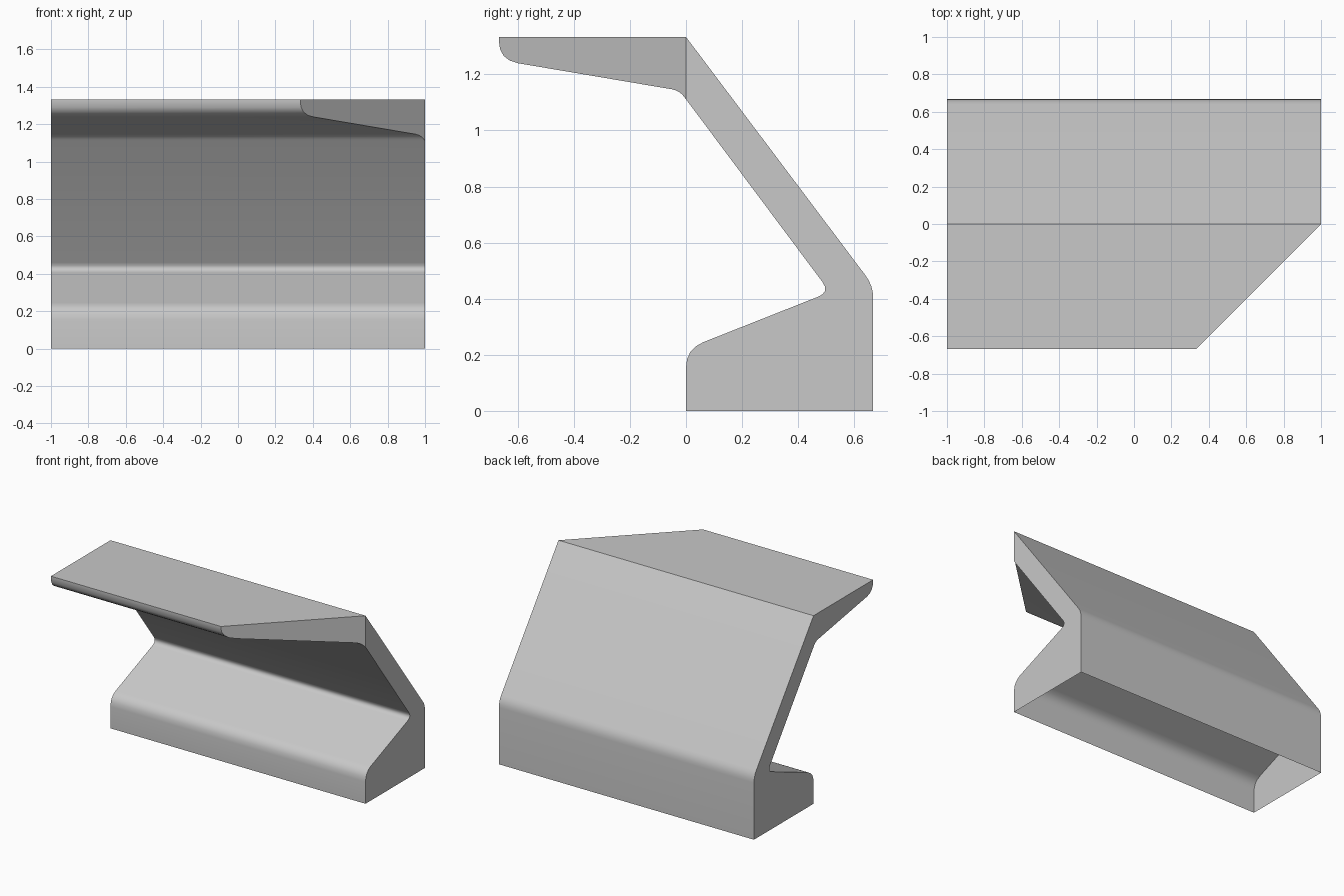
import bpy, bmesh, math
from mathutils import Vector

if "Cube" in bpy.data.objects:
    bpy.data.objects.remove(bpy.data.objects["Cube"])

# Single plain grey
grey = bpy.data.materials.new("plain grey")
grey.use_nodes = True
colour = (0.58, 0.58, 0.58, 1)
grey.diffuse_color = colour
grey.node_tree.nodes["Principled BSDF"].inputs["Base Color"].default_value = colour

# Side section, counterclockwise: y, z, rounding length
CORNERS = [
    (0, 0, 0), (0.667, 0, 0),           # foot
    (0.667, 0.447, 0.045),              # back shoulder
    (0, 1.333, 0), (-0.667, 1.333, 0),  # top of the overhang
    (-0.667, 1.251, 0.07),              # overhang lip
    (-0.023, 1.142, 0.028),             # underside meets the leaning wall
    (0, 1.111, 0),                      # fold line of the end faces
    (0.513, 0.424, 0.045),              # inner crook
    (0, 0.221, 0.066),                  # front step
]


def rounded(corners, steps=4):
    """Replace each rounded corner by a short curve."""
    points = []
    for i, (y, z, length) in enumerate(corners):
        here = Vector((y, z))
        if length == 0:
            points.append(here)
            continue
        before = Vector(corners[i - 1][:2])
        after = Vector(corners[(i + 1) % len(corners)][:2])
        a = here + (before - here).normalized() * length
        b = here + (after - here).normalized() * length
        if (before - here).length < length:
            a = before
        for s in range(steps + 1):
            t = s / steps
            points.append(a * (1 - t) ** 2 + here * 2 * t * (1 - t) + b * t ** 2)
    return points


section = rounded(CORNERS)
bm = bmesh.new()
# The overhang is cut back at 45 degrees on one end
left = [bm.verts.new((-1, p.x, p.y)) for p in section]
right = [bm.verts.new((min(1, 1 + p.x), p.x, p.y)) for p in section]

# Long faces; the foot stays open underneath
count = len(section)
for i in range(1, count):
    j = (i + 1) % count
    bm.faces.new((left[i], left[j], right[j], right[i]))

# End faces: one flat, one folded at the top ridge
ridge = section.index(Vector(CORNERS[3][:2]))
fold = section.index(Vector(CORNERS[7][:2]))
bm.faces.new(left[::-1])
bm.faces.new(right[ridge:fold + 1])
bm.faces.new(right[:ridge + 1] + right[fold:])

mesh = bpy.data.meshes.new("folded_shell")
bm.to_mesh(mesh)
bm.free()
mesh.materials.append(grey)
shell = bpy.data.objects.new("folded_shell", mesh)
bpy.context.collection.objects.link(shell)

# Soft rounds, crisp folds
bpy.ops.object.select_all(action="DESELECT")
shell.select_set(True)
bpy.context.view_layer.objects.active = shell
bpy.ops.object.shade_smooth_by_angle(angle=math.radians(40))
